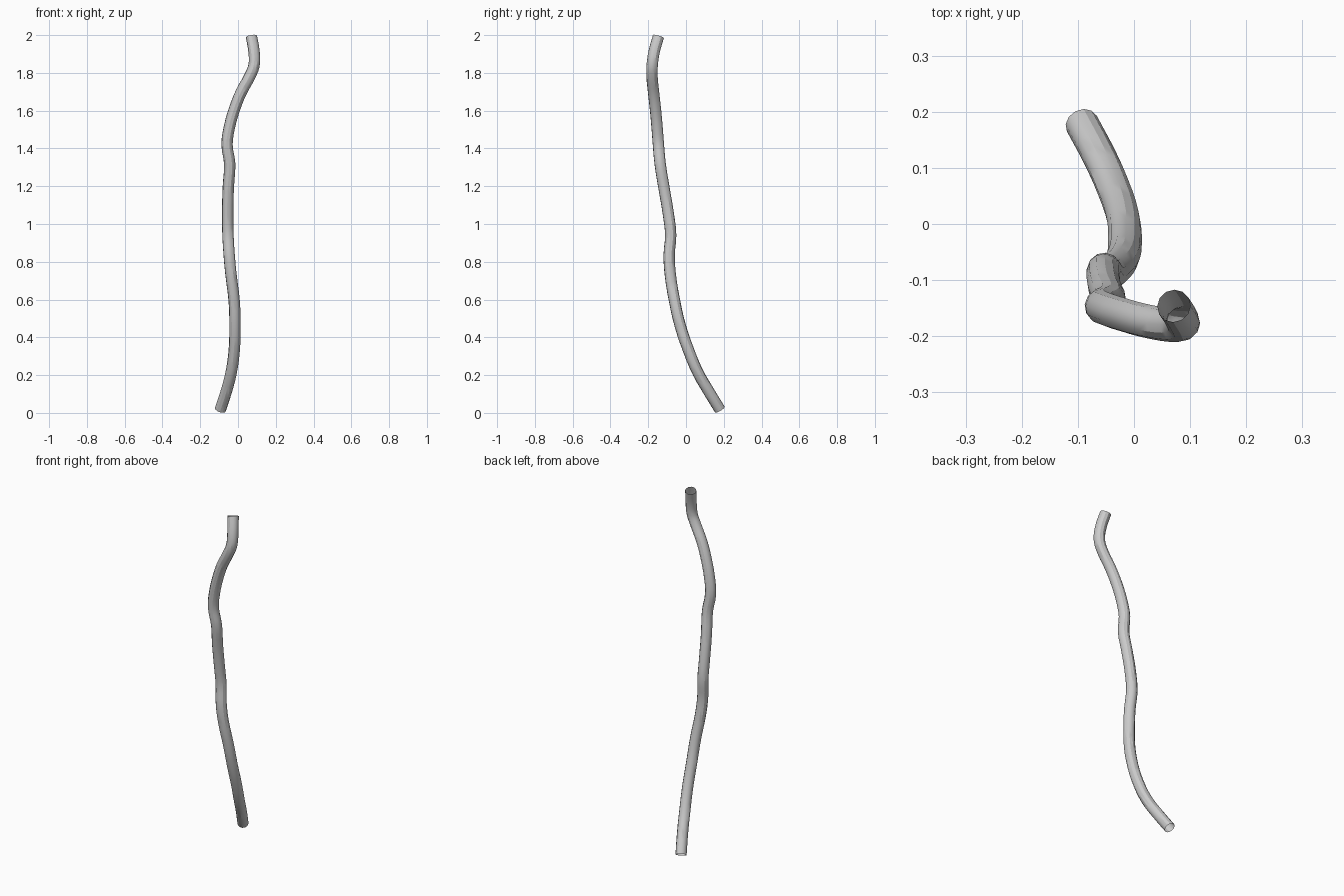
import bpy

# Centre line of the bent tube, bottom to top
PATH = [
    (-0.093, 0.179, 0.018), (-0.060, 0.117, 0.120), (-0.037, 0.065, 0.210),
    (-0.020, 0.014, 0.330), (-0.016, -0.030, 0.460), (-0.020, -0.060, 0.590),
    (-0.038, -0.084, 0.740), (-0.047, -0.089, 0.840), (-0.053, -0.081, 0.940),
    (-0.055, -0.093, 1.050), (-0.051, -0.118, 1.200), (-0.044, -0.137, 1.320),
    (-0.058, -0.146, 1.420), (-0.046, -0.153, 1.510), (-0.018, -0.162, 1.610),
    (0.018, -0.172, 1.700), (0.064, -0.180, 1.785), (0.085, -0.179, 1.840),
    (0.085, -0.169, 1.910), (0.071, -0.146, 1.993),
]

# Open tube with a round twelve-sided section
curve = bpy.data.curves.new("bent_tube", 'CURVE')
curve.dimensions = '3D'
curve.resolution_u = 3
curve.bevel_depth = 0.03
curve.bevel_resolution = 4
curve.use_fill_caps = False
spline = curve.splines.new('BEZIER')
spline.bezier_points.add(len(PATH) - 1)
for point, co in zip(spline.bezier_points, PATH):
    point.co = co
    point.handle_left_type = point.handle_right_type = 'AUTO'

tube = bpy.data.objects.new("bent_tube", curve)
bpy.context.collection.objects.link(tube)

# Convert to a mesh and smooth the surface
bpy.context.view_layer.objects.active = tube
tube.select_set(True)
bpy.ops.object.convert(target='MESH')
bpy.ops.object.shade_smooth_by_angle()
